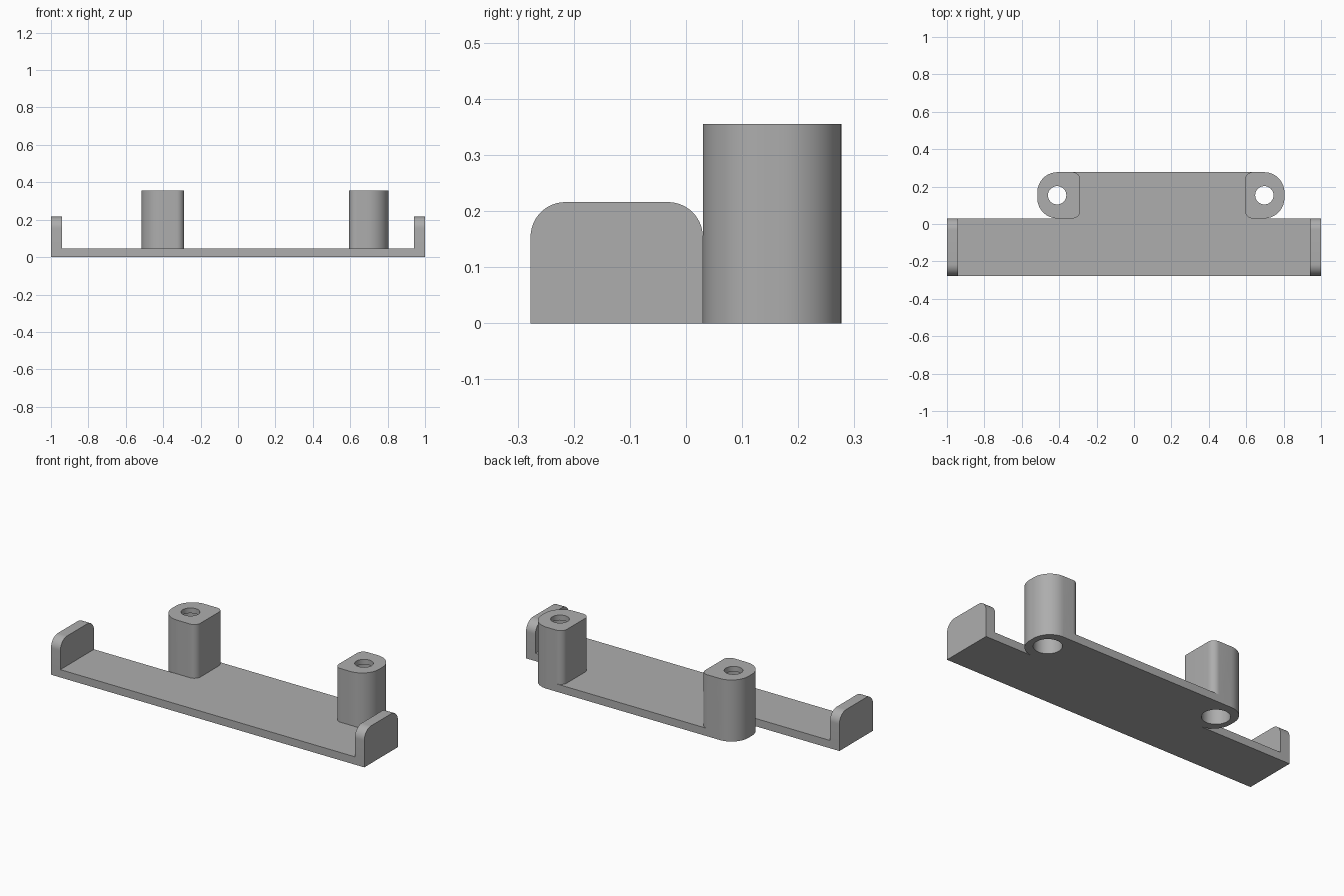
import bpy, bmesh, math
from mathutils import Matrix

if "Cube" in bpy.data.objects:
    bpy.data.objects.remove(bpy.data.objects["Cube"], do_unlink=True)

grey = bpy.data.materials.new("plain grey")
grey.use_nodes = True
colour = (0.42, 0.42, 0.42, 1)
grey.diffuse_color = colour
grey.node_tree.nodes["Principled BSDF"].inputs["Base Color"].default_value = colour

FRONT, MID, BACK = -0.277, 0.03, 0.277
BASE, POST_TOP, WALL_TOP = 0.045, 0.355, 0.216


def rounded_rect(u0, u1, v0, v1, radii, steps=14):
    """Outline, counter-clockwise from the lower left, one radius per corner."""
    points = []
    corners = ((u0, v0, 1, 1), (u1, v0, -1, 1), (u1, v1, -1, -1), (u0, v1, 1, -1))
    for i, ((u, v, su, sv), r) in enumerate(zip(corners, radii)):
        count = steps if r else 0
        for k in range(count + 1):
            a = math.pi * (1 + i / 2) + (math.pi / 2 * k / count if count else 0)
            points.append((u + r * (su + math.cos(a)), v + r * (sv + math.sin(a))))
    return points


def prism(name, outline, low, high, along_x=False):
    """Extrude an outline along z, or along x when it is drawn in y and z."""
    bm = bmesh.new()
    place = (lambda u, v: (low, u, v)) if along_x else (lambda u, v: (u, v, low))
    face = bm.faces.new([bm.verts.new(place(u, v)) for u, v in outline])
    result = bmesh.ops.extrude_face_region(bm, geom=[face])
    moved = [g for g in result["geom"] if isinstance(g, bmesh.types.BMVert)]
    depth = high - low
    bmesh.ops.translate(bm, verts=moved, vec=(depth, 0, 0) if along_x else (0, 0, depth))
    return finish(name, bm)


def cylinder(name, x, y, radius, low, high):
    bm = bmesh.new()
    bmesh.ops.create_cone(bm, cap_ends=True, segments=48, radius1=radius, radius2=radius,
                          depth=high - low,
                          matrix=Matrix.Translation((x, y, (low + high) / 2)))
    return finish(name, bm)


def finish(name, bm):
    bmesh.ops.recalc_face_normals(bm, faces=bm.faces)
    mesh = bpy.data.meshes.new(name)
    bm.to_mesh(mesh)
    bm.free()
    mesh.materials.append(grey)
    obj = bpy.data.objects.new(name, mesh)
    bpy.context.collection.objects.link(obj)
    return obj


def combine(target, other, operation):
    bpy.context.view_layer.objects.active = target
    mod = target.modifiers.new(operation, "BOOLEAN")
    mod.operation, mod.object, mod.solver = operation, other, "EXACT"
    bpy.ops.object.modifier_apply(modifier=mod.name)
    bpy.data.objects.remove(other, do_unlink=True)


# Base plate with its rear extension between the posts
outline = [(-1, FRONT), (1, FRONT), (1, MID), (0.70, MID), (0.70, BACK),
           (-0.41, BACK), (-0.41, MID), (-1, MID)]
bracket = prism("bracket_body", outline, 0, BASE)

# Upright end walls with rounded top corners
for x in (-1, 0.94):
    side = rounded_rect(FRONT, MID, 0, WALL_TOP, (0, 0, 0.062, 0.062))
    combine(bracket, prism("end_wall", side, x, x + 0.06, True), "UNION")

# Screw posts: broad rounding outside, small rounding inside
OUT, IN = 0.108, 0.04
posts = ((-0.517, -0.288, -0.411, (OUT, IN, IN, OUT)),
         (0.594, 0.804, 0.697, (IN, OUT, OUT, IN)))
for x0, x1, _, radii in posts:
    post = prism("screw_post", rounded_rect(x0, x1, MID, BACK, radii), 0, POST_TOP)
    combine(bracket, post, "UNION")

# Screw holes: narrow at the top, wide bore from below
for _, _, x, _ in posts:
    y = (MID + BACK) / 2
    combine(bracket, cylinder("bore", x, y, 0.074, -0.1, POST_TOP - 0.03), "DIFFERENCE")
    combine(bracket, cylinder("hole", x, y, 0.049, 0.2, 0.5), "DIFFERENCE")

# Smooth the curves, keep the edges sharp
bpy.ops.object.select_all(action="DESELECT")
bracket.select_set(True)
bpy.context.view_layer.objects.active = bracket
bpy.ops.object.shade_smooth_by_angle(angle=math.radians(30))
